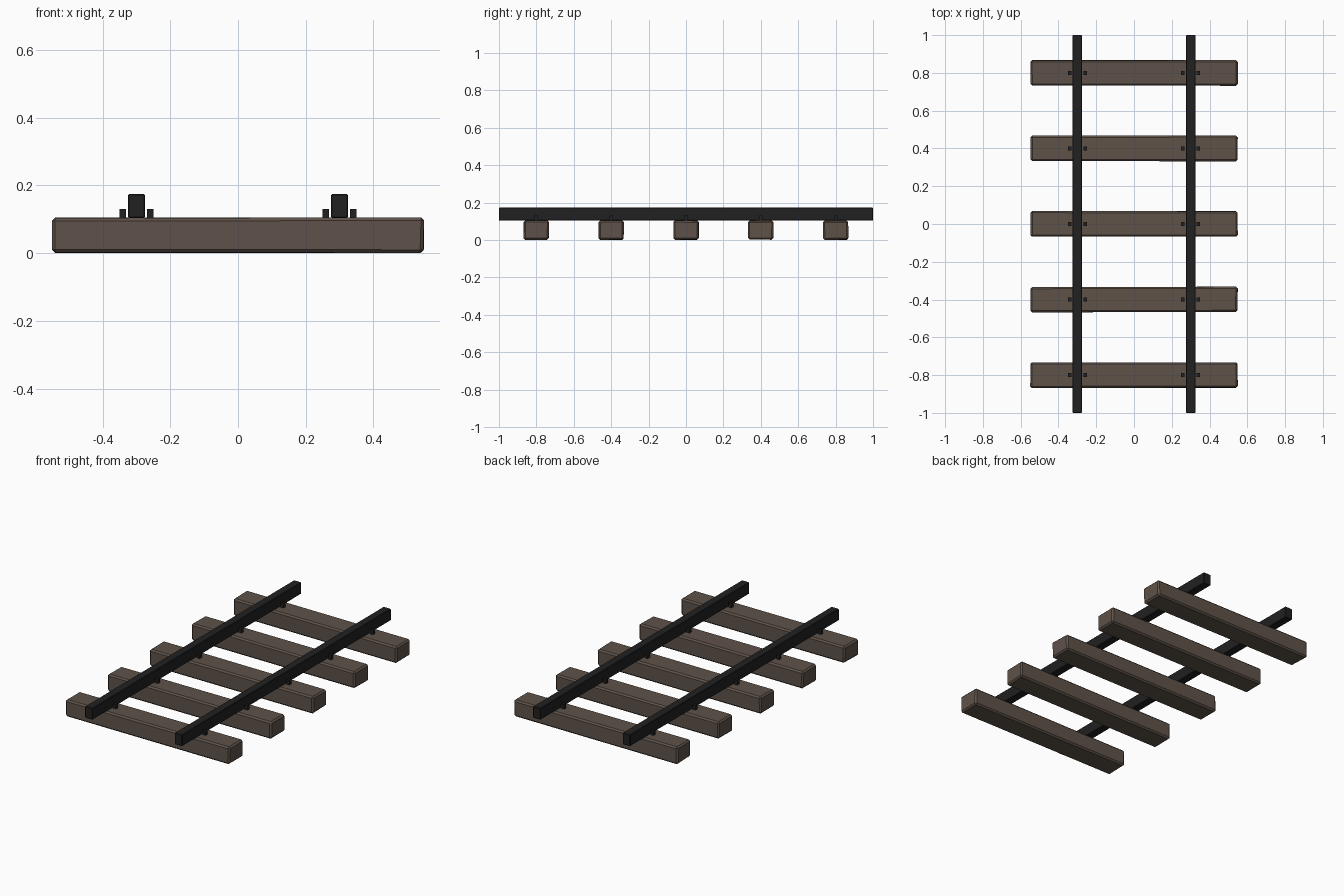
import bpy
import bmesh
import random

random.seed(4)
cube = bpy.data.objects.get("Cube")
if cube:
    bpy.data.objects.remove(cube, do_unlink=True)


def make_material(name, colour):
    mat = bpy.data.materials.new(name)
    mat.use_nodes = True
    mat.diffuse_color = (*colour, 1)
    mat.node_tree.nodes["Principled BSDF"].inputs["Base Color"].default_value = (*colour, 1)
    return mat


wood = make_material("weathered wood", (0.112, 0.084, 0.066))
steel = make_material("dark steel", (0.015, 0.015, 0.016))


def make_box(name, centre, size, mat, bevel=0.0, wobble=0.0):
    """Box with optional uneven corners and bevelled edges."""
    bm = bmesh.new()
    bmesh.ops.create_cube(bm, size=1)
    for v in bm.verts:
        for i in range(3):
            v.co[i] = v.co[i] * size[i] + random.uniform(-wobble, wobble)
    if bevel:
        bmesh.ops.bevel(bm, geom=bm.edges[:], offset=bevel, segments=1, affect='EDGES')
    mesh = bpy.data.meshes.new(name)
    bm.to_mesh(mesh)
    bm.free()
    mesh.materials.append(mat)
    obj = bpy.data.objects.new(name, mesh)
    obj.location = centre
    bpy.context.collection.objects.link(obj)
    return obj


# Wooden sleepers, slightly uneven, with a spike either side of each rail
for row in range(-2, 3):
    y = row * 0.4
    make_box("sleeper", (0, y, 0.053), (1.096, 0.134, 0.102), wood, 0.009, 0.002)
    for side in (-1, 1):
        for edge in (-1, 1):
            make_box("rail_spike", (side * 0.3 + edge * 0.041, y, 0.113),
                     (0.019, 0.02, 0.036), steel)

# Two steel rails
for name, side in (("right_rail", -1), ("left_rail", 1)):
    make_box(name, (side * 0.3, 0, 0.139), (0.05, 2, 0.07), steel, 0.003)
